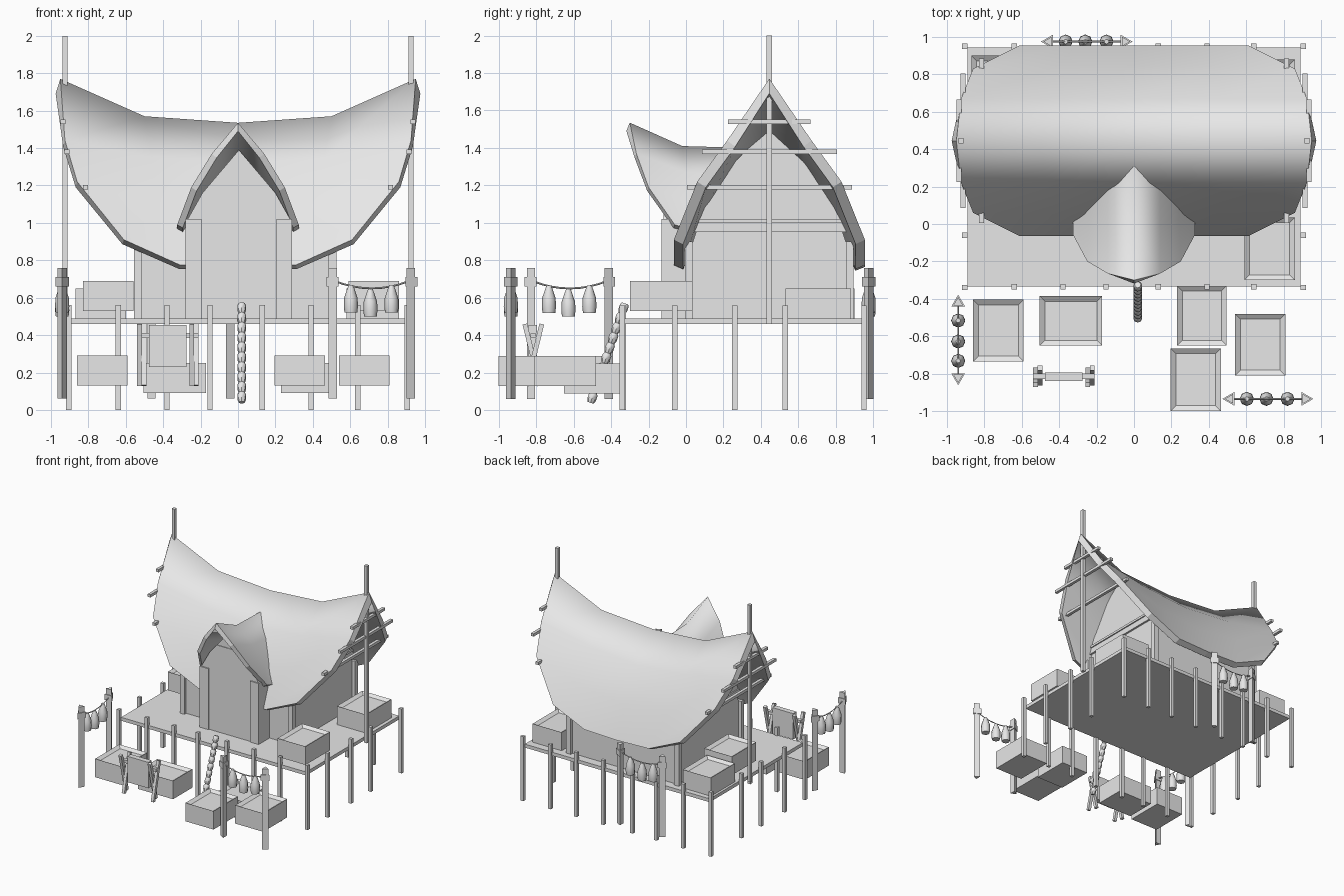
import bpy, bmesh, math
from mathutils import Vector, Matrix

cube = bpy.data.objects.get("Cube")
if cube:
    bpy.data.objects.remove(cube, do_unlink=True)

GREY = (0.8, 0.8, 0.8, 1)
mat = bpy.data.materials.new("plain_grey")
mat.use_nodes = True
mat.diffuse_color = GREY
mat.node_tree.nodes["Principled BSDF"].inputs["Base Color"].default_value = GREY


def finish(name, bm, smooth=None, recalc=True):
    if recalc:
        bmesh.ops.recalc_face_normals(bm, faces=bm.faces[:])
    me = bpy.data.meshes.new(name)
    bm.to_mesh(me)
    bm.free()
    me.materials.append(mat)
    ob = bpy.data.objects.new(name, me)
    bpy.context.collection.objects.link(ob)
    if smooth:
        bpy.ops.object.select_all(action='DESELECT')
        ob.select_set(True)
        bpy.context.view_layer.objects.active = ob
        bpy.ops.object.shade_smooth_by_angle(angle=math.radians(smooth))
    return ob


def add_box(bm, x0, x1, y0, y1, z0, z1):
    m = Matrix.Translation(((x0 + x1) / 2, (y0 + y1) / 2, (z0 + z1) / 2))
    m = m @ Matrix.Diagonal((x1 - x0, y1 - y0, z1 - z0, 1))
    return bmesh.ops.create_cube(bm, size=1, matrix=m)["verts"]


def box(name, *dims):
    bm = bmesh.new()
    add_box(bm, *dims)
    return finish(name, bm)


def add_lathe(bm, profile, sides, matrix, phase=0):
    # Rings of (radius, height), capped at both ends
    rings = []
    for r, z in profile:
        angles = [phase + math.tau * i / sides for i in range(sides)]
        rings.append([bm.verts.new(matrix @ Vector((r * math.cos(a), r * math.sin(a), z)))
                      for a in angles])
    for a, b in zip(rings, rings[1:]):
        for i in range(sides):
            j = (i + 1) % sides
            bm.faces.new((a[i], a[j], b[j], b[i]))
    bm.faces.new(rings[0][::-1])
    bm.faces.new(rings[-1])


def aim(p, q):
    d = Vector(q) - Vector(p)
    return Matrix.Translation(p) @ d.to_track_quat('Z', 'Y').to_matrix().to_4x4(), d.length


def prism(name, outline, axis, a, b):
    # Extrude a closed outline along x or y from a to b
    bm = bmesh.new()
    ends = [[bm.verts.new((c, u, v) if axis == 'x' else (u, c, v)) for u, v in outline]
            for c in (a, b)]
    n = len(outline)
    for i in range(n):
        j = (i + 1) % n
        bm.faces.new((ends[0][i], ends[0][j], ends[1][j], ends[1][i]))
    bm.faces.new(ends[0])
    bm.faces.new(ends[1])
    return finish(name, bm)


def roof(name, grid, thickness):
    # Thick smooth sheet with a sharp rim
    bm = bmesh.new()
    vs = [[bm.verts.new(p) for p in row] for row in grid]
    for a, b in zip(vs, vs[1:]):
        for i in range(len(a) - 1):
            bm.faces.new((a[i], a[i + 1], b[i + 1], b[i]))
    bm.normal_update()
    if sum(f.normal.z for f in bm.faces) < 0:
        bmesh.ops.reverse_faces(bm, faces=bm.faces[:])
    count = len(bm.faces)
    ob = finish(name, bm, recalc=False)
    mod = ob.modifiers.new("thickness", 'SOLIDIFY')
    mod.thickness, mod.offset, mod.use_even_offset = thickness, -1, True
    bpy.context.view_layer.objects.active = ob
    bpy.ops.object.modifier_apply(modifier=mod.name)
    bm = bmesh.new()
    bm.from_mesh(ob.data)
    for f in bm.faces:
        f.smooth = True
    for f in list(bm.faces)[2 * count:]:
        for e in f.edges:
            e.smooth = False
    bm.to_mesh(ob.data)
    bm.free()


# Platform and stilts
box("platform", -0.89, 0.89, -0.335, 0.945, 0.46, 0.49)
MID = 0.445
bm = bmesh.new()
spots = [(x, y) for y in (-0.335, 0.95) for x in (-0.64, -0.38, -0.15, 0.13, 0.39, 0.64)]
spots += [(x, y) for x in (-0.905, 0.905) for y in (-0.34, -0.06, 0.26, 0.53, 0.95)]
for x, y in spots:
    add_box(bm, x - .014, x + .014, y - .014, y + .014, 0, 0.56)
finish("stilts", bm)


# House walls, gables and corner posts
def gable(half):
    return half + [(2 * MID - y, z) for y, z in reversed(half) if y != MID]


prism("house_walls", gable([(.02, .48), (.02, .85), (.07, 1.0), (.22, 1.25), (MID, 1.44)]),
      'x', -0.53, 0.5)
for side in (-1, 1):
    x = -0.015 + side * 0.52
    prism("gable_wall", gable([(.02, .95), (.2, 1.26), (MID, 1.52)]), 'x', x - .012, x + .012)
    box("gable_beam", x - .022, x + .022, 0.03, 0.86, 1.0, 1.02)
    for y in (0.015, 0.875):
        box("corner_post", x - .022, x + .022, y - .02, y + .02, 0.48, 0.9)

# Main saddle roof
quarter = [
    [(0, MID, 1.535), (.5, MID, 1.57), (.95, MID, 1.77)],
    [(0, .22, 1.31), (.46, .22, 1.35), (.925, .22, 1.44)],
    [(0, .05, 1.03), (.42, .05, 1.08), (.86, .06, 1.22)],
    [(0, -.065, .765), (.31, -.065, .775), (.61, -.065, .91)],
]
front = [[(-x, y, z) for x, y, z in reversed(r[1:])] + r for r in quarter]
back = [[(x, 2 * MID - y, z) for x, y, z in r] for r in front[1:]]
roof("main_roof", front[::-1] + back, 0.055)

# Roof end poles and crossbars
for s in (-1, 1):
    x = s * 0.925
    box("end_pole", x - .014, x + .014, MID - .014, MID + .014, 0.46, 2.0)
    for bx, z, half in ((.935, 1.54, .22), (.915, 1.38, .36), (.815, 1.19, .44)):
        box("crossbar", s * bx - .013, s * bx + .013, MID - half, MID + half, z - .012, z + .012)

# Porch with columns and its own upswept roof
prism("porch_body", [(-.28, .48), (.29, .48), (.29, 1.0), (.2, 1.16), (.005, 1.39),
                     (-.19, 1.16), (-.28, 1.0)], 'y', -0.12, 0.15)
for x0 in (-0.28, 0.205):
    box("porch_column", x0, x0 + .085, -0.13, -0.08, 0.48, 1.02)
box("porch_lintel", -0.195, 0.205, -0.125, -0.1, 1.225, 1.245).scale.x = 0.6
half = [
    [(0, -.3, 1.535), (0, -.02, 1.41), (0, .34, 1.4)],
    [(.14, -.265, 1.37), (.14, 0, 1.27), (.14, .3, 1.25)],
    [(.25, -.2, 1.19), (.24, .02, 1.11), (.24, .2, 1.1)],
    [(.325, -.06, .99), (.325, .04, .96), (.325, .12, .96)],
]
other = [[(-x, y, z) for x, y, z in r] for r in half[1:]]
roof("porch_roof", half[::-1] + other, 0.035)

# Planter boxes with recessed tops
planters = [
    (.59, .86, -.3, .035, .53), (.58, .86, .53, .88, .49), (-.87, -.6, .57, .9, .49),
    (-.83, -.56, .22, .55, .53), (-.86, -.59, -.735, -.405, .13), (-.505, -.17, -.65, -.385, .09),
    (.23, .495, -.65, -.33, .09), (.195, .465, -1, -.665, .13), (.54, .81, -.81, -.48, .13),
]
for x0, x1, y0, y1, z0 in planters:
    bm = bmesh.new()
    add_box(bm, x0, x1, y0, y1, z0, z0 + 0.16)
    bm.normal_update()
    top = max(bm.faces, key=lambda f: f.calc_center_median().z)
    bmesh.ops.inset_region(bm, faces=[top], thickness=0.04)
    bmesh.ops.translate(bm, verts=top.verts[:], vec=(0, 0, -0.02))
    finish("planter", bm)

# Notched log ladder
bm = bmesh.new()
m, length = aim((.02, -.51, .04), (.02, -.325, .57))
profile = []
for i in range(10):
    profile += [(.017, length * i / 10), (.024, length * (i + .3) / 10),
                (.024, length * (i + .8) / 10)]
add_lathe(bm, profile + [(.017, length)], 8, m)
finish("log_ladder", bm, 40)

# Drying rack with crossed legs and a hanging cloth
bm = bmesh.new()
for x in (-0.515, -0.235):
    for s in (-1, 1):
        m, length = aim((x + s * .012, -.815 - s * .035, .13), (x + s * .012, -.815 + s * .045, .46))
        add_lathe(bm, [(.018, 0), (.018, length)], 4, m, math.pi / 4)
add_box(bm, -.54, -.21, -.83, -.8, .385, .41)
finish("rack_frame", bm)
box("rack_cloth", -.475, -.275, -.84, -.795, .23, .455)


# Lantern strings between triangular posts
def lantern_string(a, b):
    a, b = Vector((*a, 0)), Vector((*b, 0))
    out = (b - a).normalized()
    for p, d in ((a, -out), (b, out)):
        bm = bmesh.new()
        ang = math.atan2(d.y, d.x)
        add_lathe(bm, [(.03, .06), (.03, .76)], 3, Matrix.Translation(p), ang)
        add_lathe(bm, [(.042, .66), (.042, .71)], 3, Matrix.Translation(p), ang)
        finish("string_post", bm)
    cu = bpy.data.curves.new("rope", 'CURVE')
    cu.dimensions, cu.bevel_depth, cu.bevel_resolution = '3D', 0.005, 0
    sp = cu.splines.new('POLY')
    sp.points.add(8)
    for i, pt in enumerate(sp.points):
        t = i / 8
        p = a.lerp(b, t)
        pt.co = (p.x, p.y, .69 - .16 * t * (1 - t), 1)
    cu.materials.append(mat)
    bpy.context.collection.objects.link(bpy.data.objects.new("rope", cu))
    shape = [(.012, .14), (.02, .12), (.036, .075), (.038, .03), (.034, 0)]
    for t, z in ((.22, .52), (.48, .5), (.76, .52)):
        bm = bmesh.new()
        add_lathe(bm, shape[::-1], 8, Matrix.Translation(a.lerp(b, t) + Vector((0, 0, z)))
                  @ Matrix.Diagonal((1, 1, 1.05, 1)))
        finish("lantern", bm, 45)


lantern_string((-.94, -.82), (-.94, -.42))
lantern_string((.515, -.935), (.917, -.935))
lantern_string((-.455, .975), (-.05, .975))
